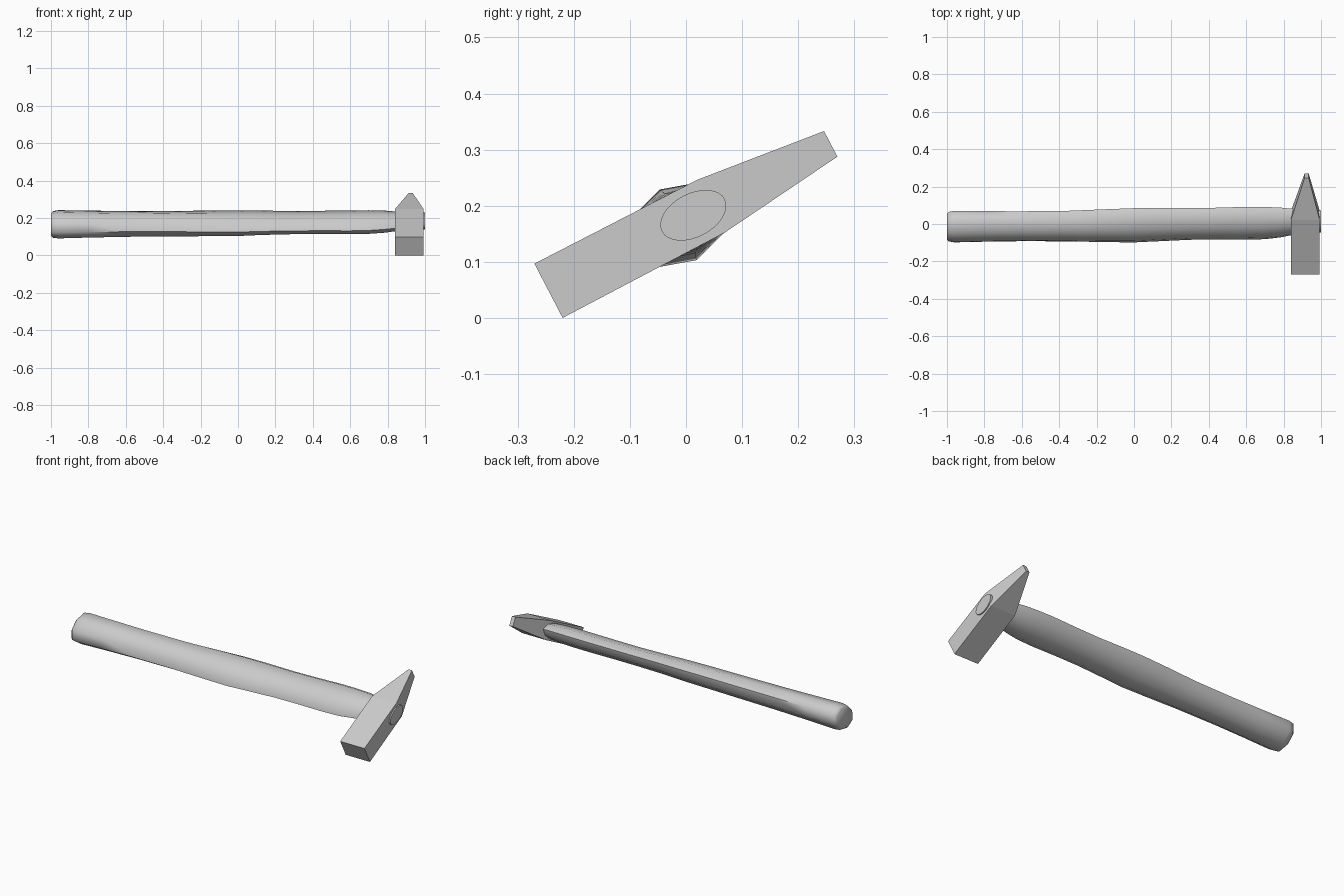
import bpy, bmesh
from math import sin, cos, pi, radians

if "Cube" in bpy.data.objects:
    bpy.data.objects.remove(bpy.data.objects["Cube"])

TILT = radians(27.5)  # the hammer rests rolled about its handle axis


def roll(x, u, v, cy, cz):
    """Point from tilted cross-section coordinates (u along head, v across)."""
    return (x, cy + u * cos(TILT) - v * sin(TILT), cz + u * sin(TILT) + v * cos(TILT))


def loft(name, rings, smooth_angle=None):
    """Skin a list of equal-sized point rings and cap both ends."""
    bm = bmesh.new()
    loops = [[bm.verts.new(p) for p in ring] for ring in rings]
    n = len(loops[0])
    for a, b in zip(loops, loops[1:]):
        for i in range(n):
            j = (i + 1) % n
            bm.faces.new((a[i], a[j], b[j], b[i]))
    bm.faces.new(loops[0][::-1])
    bm.faces.new(loops[-1])
    bmesh.ops.recalc_face_normals(bm, faces=bm.faces)
    mesh = bpy.data.meshes.new(name)
    bm.to_mesh(mesh)
    bm.free()
    obj = bpy.data.objects.new(name, mesh)
    bpy.context.collection.objects.link(obj)
    if smooth_angle:
        bpy.ops.object.select_all(action='DESELECT')
        obj.select_set(True)
        bpy.context.view_layer.objects.active = obj
        bpy.ops.object.shade_smooth_by_angle(angle=radians(smooth_angle))
    return obj


def oval(x, a, b, cy, cz, n):
    return [roll(x, a * cos(2 * pi * i / n), b * sin(2 * pi * i / n), cy, cz) for i in range(n)]


# Head: square striking end, straight body, wedge peen
# each section: distance along head, centre x, half width in x, half height
sections = [(0, 0.916, 0.077, 0.0545), (0.327, 0.916, 0.077, 0.053), (0.567, 0.923, 0.011, 0.0257)]
loft("head", [[roll(cx + sx * hx, u, sv * hv, -0.245, 0.0485)
               for sx, sv in ((-1, -1), (1, -1), (1, 1), (-1, 1))]
              for u, cx, hx, hv in sections])

# Handle: eight-sided, gently swelling grip (x, half length, half thickness, centre y, centre z)
profile = [
    (-1.00, 0.078, 0.056, -0.014, 0.165),
    (-0.99, 0.089, 0.067, -0.014, 0.165),
    (-0.96, 0.095, 0.071, -0.014, 0.166),
    (-0.80, 0.092, 0.067, -0.013, 0.167),
    (-0.60, 0.090, 0.063, -0.012, 0.168),
    (-0.35, 0.092, 0.060, -0.011, 0.169),
    (-0.15, 0.099, 0.058, -0.009, 0.171),
    (0.00, 0.103, 0.056, -0.007, 0.172),
    (0.12, 0.100, 0.052, -0.004, 0.174),
    (0.30, 0.095, 0.049, 0.000, 0.175),
    (0.45, 0.096, 0.049, 0.002, 0.176),
    (0.60, 0.099, 0.050, 0.004, 0.177),
    (0.70, 0.097, 0.050, 0.005, 0.178),
    (0.78, 0.090, 0.048, 0.008, 0.180),
    (0.86, 0.077, 0.041, 0.012, 0.182),
]
loft("handle", [oval(*p, 8) for p in profile], 60)

# Oval end of the handle showing through the head
loft("handle_end", [oval(x, 0.063, 0.039, 0.013, 0.183, 32) for x in (0.85, 1.0)], 30)
